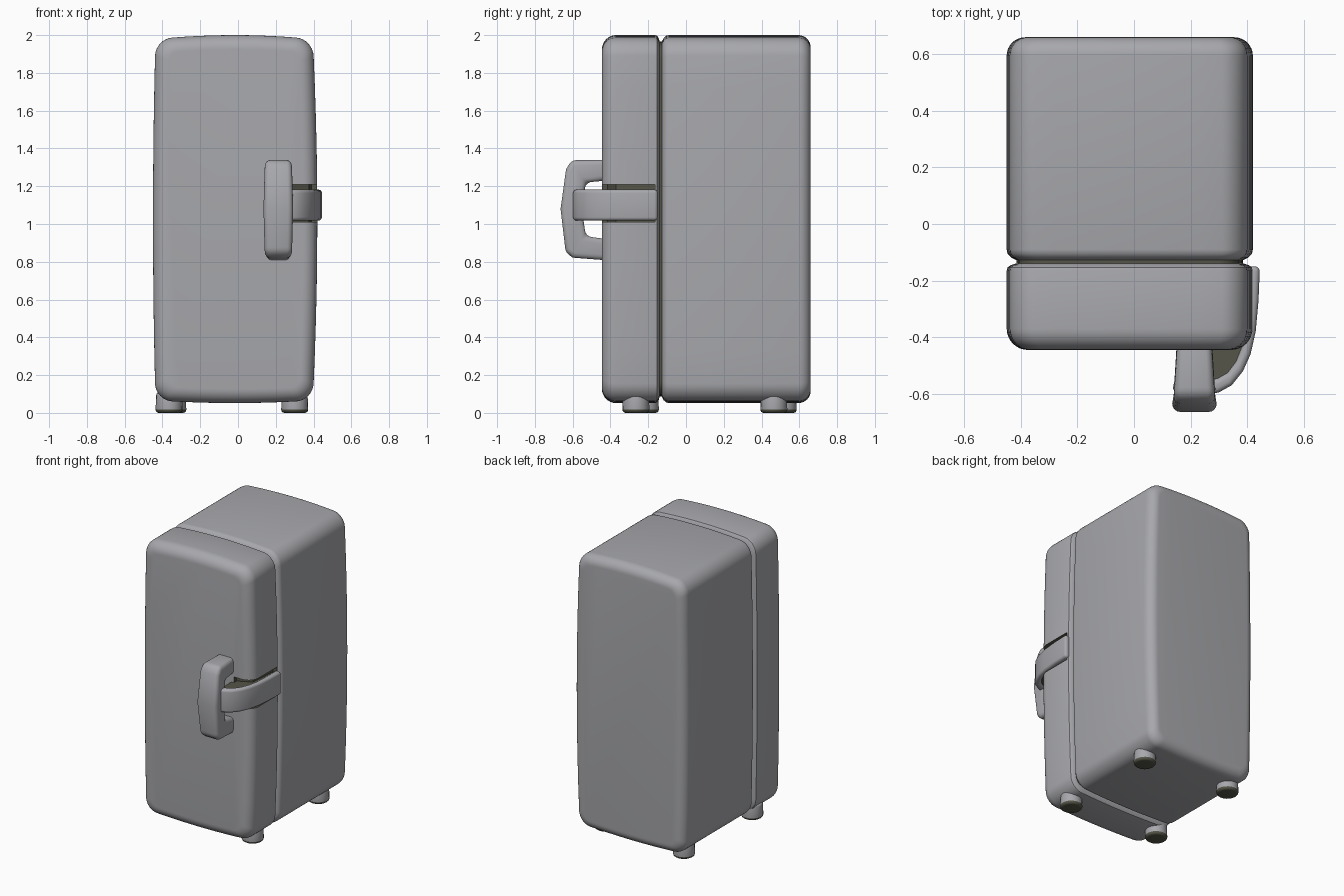
import bpy, bmesh, math

if "Cube" in bpy.data.objects:
    bpy.data.objects.remove(bpy.data.objects["Cube"])

grey = bpy.data.materials.new("enamel grey")
grey.diffuse_color = (0.39, 0.393, 0.415, 1)
grey.use_nodes = True
grey.node_tree.nodes["Principled BSDF"].inputs["Base Color"].default_value = grey.diffuse_color
dark = bpy.data.materials.new("dark olive rubber")
dark.diffuse_color = (0.09, 0.09, 0.065, 1)
dark.use_nodes = True
dark.node_tree.nodes["Principled BSDF"].inputs["Base Color"].default_value = dark.diffuse_color
CX, CZ, HX, HZ = -0.015, 1.026, 0.435, 0.974


def finish(name, bm, bevel=0.0, cutter=None, mat=grey):
    bmesh.ops.recalc_face_normals(bm, faces=bm.faces)
    me = bpy.data.meshes.new(name)
    bm.to_mesh(me)
    bm.free()
    me.materials.append(mat)
    ob = bpy.data.objects.new(name, me)
    bpy.context.collection.objects.link(ob)
    bpy.ops.object.select_all(action='DESELECT')
    ob.select_set(True)
    bpy.context.view_layer.objects.active = ob
    if cutter:
        m = ob.modifiers.new("notch", 'BOOLEAN')
        m.operation, m.object, m.solver = 'DIFFERENCE', cutter, 'EXACT'
        m.material_mode = 'TRANSFER'
        bpy.ops.object.modifier_apply(modifier="notch")
    if bevel:
        m = ob.modifiers.new("round", 'BEVEL')
        m.width, m.segments, m.limit_method = bevel, 4, 'ANGLE'
        m.angle_limit = math.radians(40)
        bpy.ops.object.modifier_apply(modifier="round")
    bpy.ops.object.shade_smooth_by_angle(angle=math.radians(35))
    return ob


def outline(inset):
    """Rounded rectangle in x/z with gently bulging sides and crowned top."""
    hx, hz, r = HX - inset, HZ - inset, max(0.09 - inset * 0.5, 0.03)
    corners = []
    for k, (sx, sz) in enumerate([(1, 1), (-1, 1), (-1, -1), (1, -1)]):
        for i in range(9):
            a = math.pi / 2 * (k + i / 8)
            corners.append((sx * (hx - r) + r * math.cos(a),
                            sz * (hz - r) + r * math.sin(a)))
    pts = []
    for i, p in enumerate(corners):
        pts.append(p)
        if i % 9 == 8:  # subdivide the long runs so they can bulge
            q = corners[(i + 1) % len(corners)]
            pts += [(p[0] + (q[0] - p[0]) * t / 10, p[1] + (q[1] - p[1]) * t / 10)
                    for t in range(1, 10)]
    return [(CX + x * (1 - (0.055 if x > 0 else 0.03) * (z / HZ) ** 2),
             CZ + z * (1 - (0.022 if z > 0 else 0.015) * (x / HX) ** 2)) for x, z in pts]


def shell(name, sections, cutter=None, mat=grey):
    """Loft the outline through (y, inset) sections."""
    bm = bmesh.new()
    rings = [[bm.verts.new((x, y, z)) for x, z in outline(d)] for y, d in sections]
    n = len(rings[0])
    for a, b in zip(rings, rings[1:]):
        for i in range(n):
            bm.faces.new((a[i], a[(i + 1) % n], b[(i + 1) % n], b[i]))
    bm.faces.new(rings[0])
    bm.faces.new(rings[-1])
    return finish(name, bm, cutter=cutter, mat=mat)


def arc(y, r, sign, n=8):
    """Quarter round from the side surface onto an end face at y."""
    return [(y + sign * (-r + r * math.sin(a)), r - r * math.cos(a))
            for a in (math.pi / 2 * i / n for i in range(n + 1))]


def prism(name, pts, lo, hi, axis, bevel=0.0, mat=grey):
    bm = bmesh.new()
    place = (lambda p, h: (h, p[0], p[1])) if axis == 'x' else (lambda p, h: (p[0], p[1], h))
    f = bm.faces.new([bm.verts.new(place(p, lo)) for p in pts])
    ext = bmesh.ops.extrude_face_region(bm, geom=[f])
    for v in ext['geom']:
        if isinstance(v, bmesh.types.BMVert):
            v.co['xyz'.index(axis)] = hi
    return finish(name, bm, bevel, mat=mat)


# cabinet and door with a chamfered gap, dark gasket between them
shell("cabinet", [(-0.13, 0.038), (-0.118, 0.015), (-0.105, 0.003), (-0.09, 0)]
      + arc(0.66, 0.065, 1))
shell("door_gasket", [(-0.16, 0.034), (-0.11, 0.034)], mat=dark)
notch = prism("latch_notch_cutter",
              [(0.28, -0.62), (0.28, -0.415), (0.375, -0.37), (0.39, -0.165),
               (0.6, -0.165), (0.6, -0.62)], 1.01, 1.21, 'z', mat=dark)
notch.hide_render = True
shell("door", arc(-0.445, 0.075, -1)[::-1]
      + [(-0.165, 0), (-0.153, 0.003), (-0.145, 0.015), (-0.138, 0.038)], notch)
bpy.data.objects.remove(notch)

# D-shaped pull handle, drawn in side view, narrowing towards the door
handle = prism("door_handle",
               [(-0.42, 1.34), (-0.605, 1.338), (-0.635, 1.29), (-0.664, 1.08),
                (-0.637, 0.85), (-0.60, 0.822), (-0.42, 0.808),
                (-0.42, 0.92), (-0.53, 0.935), (-0.552, 1.08), (-0.53, 1.22),
                (-0.42, 1.23)], 0.135, 0.292, 'x', 0.028)
for v in handle.data.vertices:
    t = min(1, max(0, (v.co.y + 0.62) / 0.2)) * 0.15 + 0.08 * abs(v.co.z - 1.08) / 0.26
    v.co.x = 0.2135 + (v.co.x - 0.2135) * (1 - t)

# curved latch strap wrapping the door corner, with a recessed dark inner block
prism("latch_strap",
      [(0.445, -0.15), (0.44, -0.27), (0.43, -0.38), (0.412, -0.46), (0.385, -0.52),
       (0.345, -0.57), (0.30, -0.595), (0.255, -0.603), (0.255, -0.55), (0.295, -0.545),
       (0.33, -0.525), (0.36, -0.485), (0.382, -0.43), (0.395, -0.36), (0.40, -0.27),
       (0.40, -0.15)], 1.018, 1.182, 'z', 0.018)
prism("latch_block",
      [(0.26, -0.57), (0.32, -0.55), (0.37, -0.50), (0.40, -0.43), (0.42, -0.18),
       (0.36, -0.18), (0.36, -0.36), (0.26, -0.40)], 1.03, 1.17, 'z', mat=dark)

# stubby round feet with dark soles
for name, x, y in [("front_right_foot", 0.30, -0.265), ("front_left_foot", -0.365, -0.215),
                   ("back_right_foot", 0.30, 0.465), ("back_left_foot", -0.345, 0.515)]:
    bm = bmesh.new()
    bmesh.ops.create_cone(bm, cap_ends=True, segments=20, radius1=0.072,
                          radius2=0.068, depth=0.11)
    bmesh.ops.translate(bm, verts=bm.verts, vec=(x, y, 0.055))
    foot = finish(name, bm, 0.018)
    foot.data.materials.append(dark)
    for p in foot.data.polygons:
        if p.normal.z < -0.15:
            p.material_index = 1
